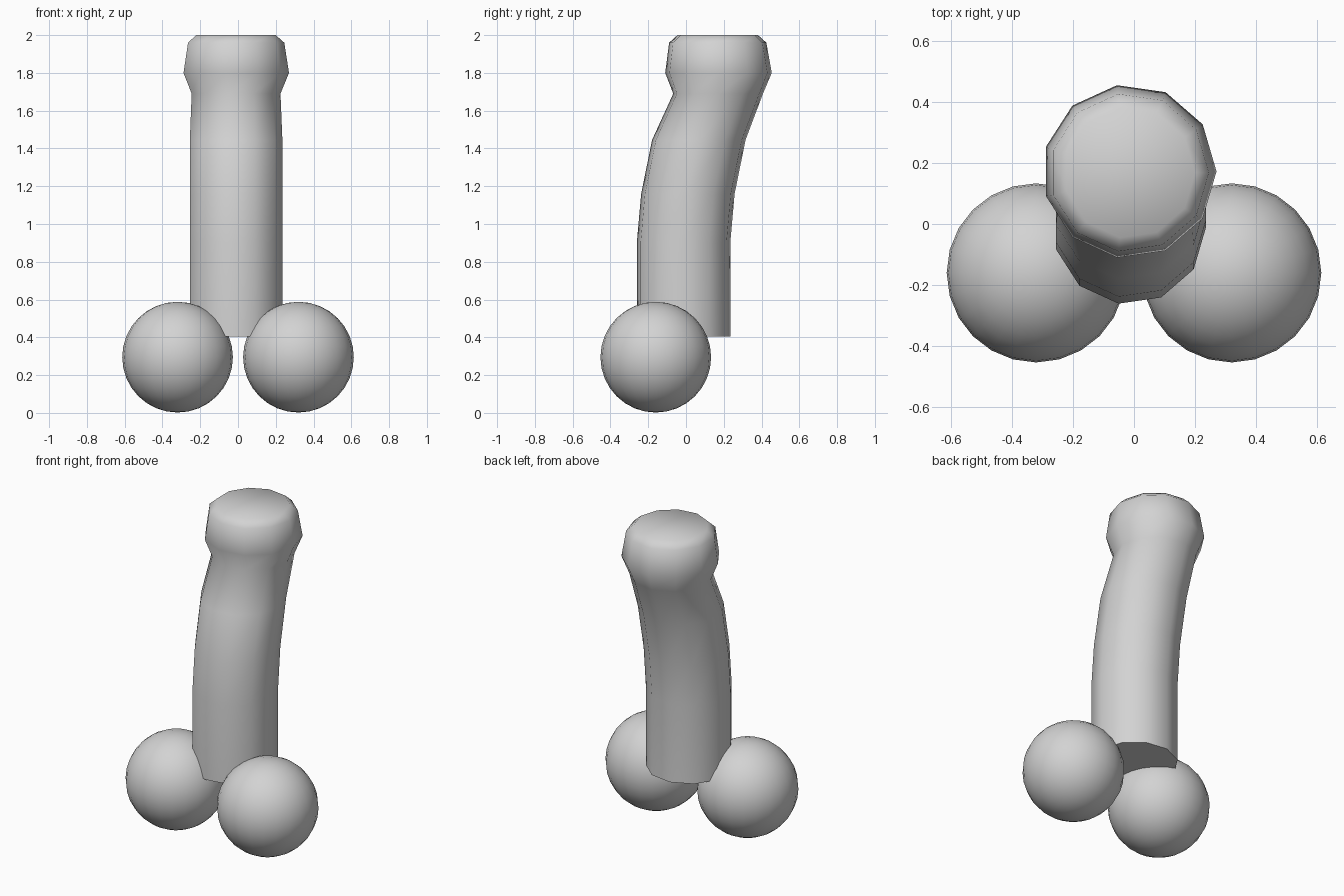
import bpy, bmesh, math

cube = bpy.data.objects.get("Cube")
if cube:
    bpy.data.objects.remove(cube, do_unlink=True)

# Single plain grey material
grey = bpy.data.materials.new("plain_grey")
grey.use_nodes = True
colour = (0.65, 0.65, 0.65, 1)
grey.diffuse_color = colour
grey.node_tree.nodes["Principled BSDF"].inputs["Base Color"].default_value = colour

SIDES = 11


def finish(name, bm):
    bmesh.ops.recalc_face_normals(bm, faces=bm.faces)
    mesh = bpy.data.meshes.new(name)
    bm.to_mesh(mesh)
    bm.free()
    mesh.materials.append(grey)
    obj = bpy.data.objects.new(name, mesh)
    bpy.context.collection.objects.link(obj)
    bpy.ops.object.select_all(action='DESELECT')
    obj.select_set(True)
    bpy.context.view_layer.objects.active = obj
    bpy.ops.object.shade_smooth_by_angle(angle=math.radians(65))
    return obj


def loft(name, sections):
    """Skin a stack of level rings given as (y centre, height, radius)."""
    bm = bmesh.new()
    rings = []
    for cy, z, r in sections:
        angles = [2 * math.pi * i / SIDES for i in range(SIDES)]
        rings.append([bm.verts.new((r * math.cos(a) - 0.015, cy + r * math.sin(a), z))
                      for a in angles])
    for low, high in zip(rings, rings[1:]):
        for i in range(SIDES):
            j = (i + 1) % SIDES
            bm.faces.new((low[i], low[j], high[j], high[i]))
    bm.faces.new(rings[0])
    bm.faces.new(rings[-1])
    return finish(name, bm)


# Curved column with a flared, flat-topped cap
loft("curved_column", [
    (-0.013, 0.405, 0.25),
    (-0.013, 0.90, 0.25),
    (0.01, 1.16, 0.25),
    (0.068, 1.445, 0.25),
    (0.17, 1.69, 0.24),
    (0.172, 1.80, 0.285),
    (0.168, 1.96, 0.26),
    (0.168, 2.0, 0.215),
])

# Pair of base spheres
for side, x in (("left", 0.32), ("right", -0.32)):
    bm = bmesh.new()
    bmesh.ops.create_uvsphere(bm, u_segments=24, v_segments=16, radius=0.293)
    bmesh.ops.translate(bm, verts=bm.verts, vec=(x, -0.16, 0.295))
    finish(side + "_base_sphere", bm)
